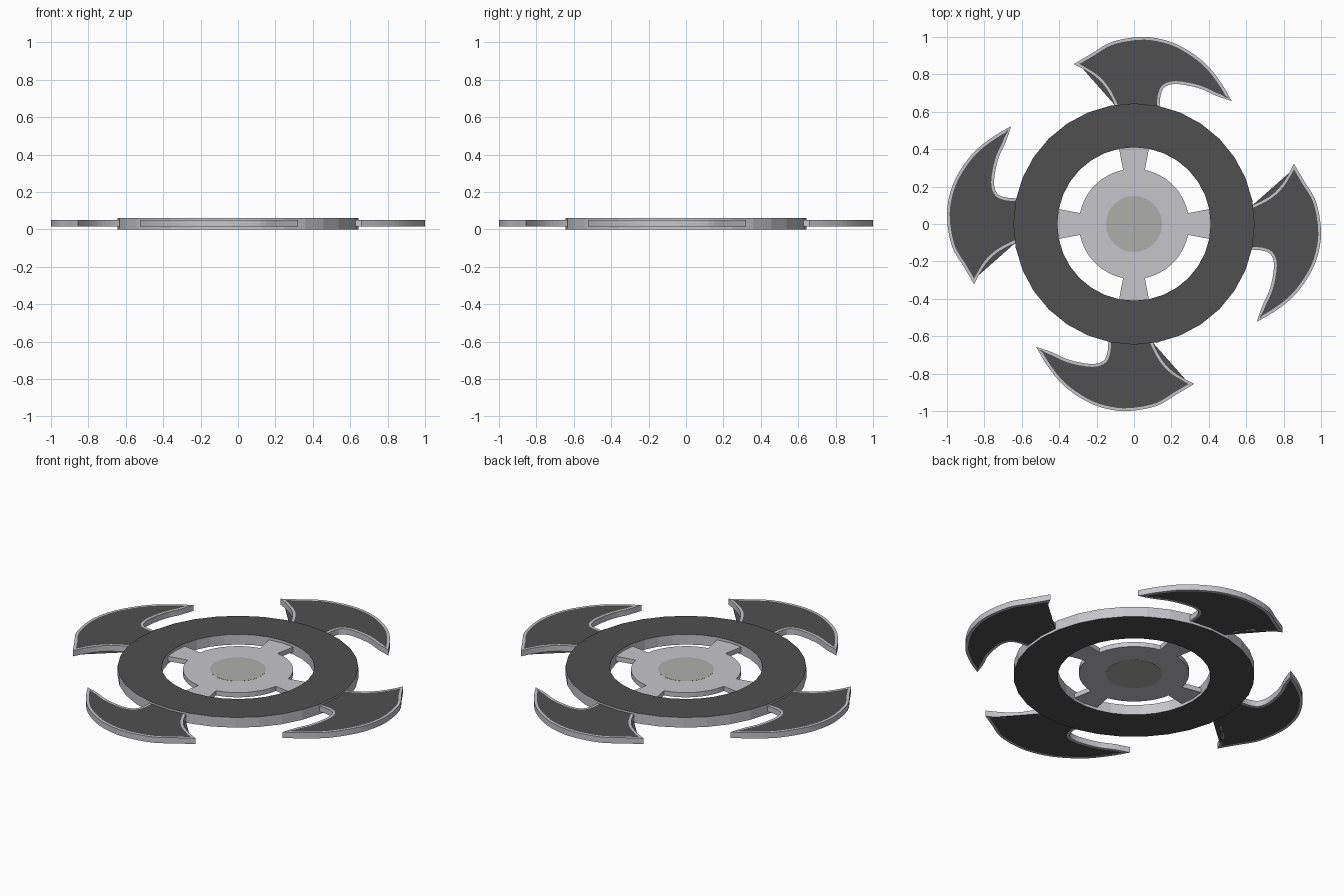
import bpy, bmesh, math
from mathutils import Vector, Matrix

if "Cube" in bpy.data.objects:
    bpy.data.objects.remove(bpy.data.objects["Cube"])


def material(name, rgb):
    m = bpy.data.materials.new(name)
    m.diffuse_color = (*rgb, 1)
    m.use_nodes = True
    m.node_tree.nodes["Principled BSDF"].inputs["Base Color"].default_value = m.diffuse_color
    return m


METAL = material("light_metal", (0.56, 0.56, 0.60))
DARK = material("dark_paint", (0.08, 0.08, 0.08))
CORE = material("core_grey", (0.42, 0.42, 0.41))


def finish(bm, name, mats):
    bmesh.ops.recalc_face_normals(bm, faces=bm.faces[:])
    mesh = bpy.data.meshes.new(name)
    bm.to_mesh(mesh)
    bm.free()
    for m in mats:
        mesh.materials.append(m)
    ob = bpy.data.objects.new(name, mesh)
    bpy.context.collection.objects.link(ob)
    return ob


def prism(points, z0, z1):
    """Extrude a flat outline from z0 to z1."""
    bm = bmesh.new()
    face = bm.faces.new([bm.verts.new((x, y, z0)) for x, y in points])
    new = bmesh.ops.extrude_face_region(bm, geom=[face])["geom"]
    bmesh.ops.translate(bm, vec=(0, 0, z1 - z0),
                        verts=[g for g in new if isinstance(g, bmesh.types.BMVert)])
    bmesh.ops.recalc_face_normals(bm, faces=bm.faces[:])
    return bm


def circle(r, n):
    return [(r * math.cos(2 * math.pi * i / n), r * math.sin(2 * math.pi * i / n)) for i in range(n)]


def smooth_path(pts, steps=4):
    """Catmull-Rom curve through pts, without its last point."""
    p = [Vector(q) for q in pts]
    p = [2 * p[0] - p[1]] + p + [2 * p[-1] - p[-2]]
    out = []
    for i in range(1, len(p) - 2):
        a, b, c, d = p[i - 1:i + 3]
        for s in range(steps):
            t = s / steps
            out.append(0.5 * (2 * b + (c - a) * t + (2 * a - 5 * b + 4 * c - d) * t * t
                              + (3 * b - a - 3 * c + d) * t ** 3))
    return out


# Outer ring: dark top and bottom, metal walls
N = 32
bm = bmesh.new()
loops = [[bm.verts.new((x, y, z)) for x, y in circle(r, N)]
         for r, z in ((0.645, 0), (0.645, 0.06), (0.41, 0.06), (0.41, 0))]
for k in range(4):
    a, b = loops[k], loops[(k + 1) % 4]
    for i in range(N):
        j = (i + 1) % N
        bm.faces.new((a[i], a[j], b[j], b[i])).material_index = k % 2
finish(bm, "outer_ring", [METAL, DARK])

# Hub with four flared spokes, one outline
outline = []
for q in range(4):
    rot = Matrix.Rotation(q * math.pi / 2, 2)
    a0 = math.asin(0.058 / 0.295)
    part = [Vector((0.43, -0.085)), Vector((0.43, 0.085))]
    for i in range(9):
        a = a0 + (math.pi / 2 - 2 * a0) * i / 8
        part.append(Vector((0.295 * math.cos(a), 0.295 * math.sin(a))))
    outline += [rot @ v for v in part]
finish(prism(outline, 0.016, 0.044), "hub_with_spokes", [METAL])

# Centre disc, almost flush with the hub on both sides
finish(prism(circle(0.15, 32), 0.015, 0.045), "centre_disc", [CORE])

# Curved blades: dark faces inside a metal border
back = [(-0.095, 0.6), (-0.107, 0.645), (-0.15, 0.725), (-0.2, 0.78), (-0.265, 0.825), (-0.322, 0.855)]
crown = [(-0.322, 0.855), (-0.225, 0.912), (-0.12, 0.973), (0.03, 1.0), (0.15, 0.987),
         (0.26, 0.945), (0.38, 0.86), (0.465, 0.755), (0.523, 0.657)]
hook = [(0.523, 0.657), (0.44, 0.685), (0.36, 0.722), (0.28, 0.742), (0.21, 0.748),
        (0.162, 0.73), (0.143, 0.69), (0.138, 0.645), (0.136, 0.6)]
blade = smooth_path(back) + smooth_path(crown) + smooth_path(hook) + [Vector(hook[-1])]
for q in range(4):
    bm = prism(blade, 0.015, 0.049)
    caps = [f for f in bm.faces if abs(f.normal.z) > 0.9]
    bmesh.ops.inset_individual(bm, faces=caps, thickness=0.015, use_even_offset=True)
    for f in caps:
        f.material_index = 1
    bmesh.ops.rotate(bm, verts=bm.verts[:], cent=(0, 0, 0),
                     matrix=Matrix.Rotation(q * math.pi / 2, 3, 'Z'))
    finish(bm, f"blade_{q + 1}", [METAL, DARK])
